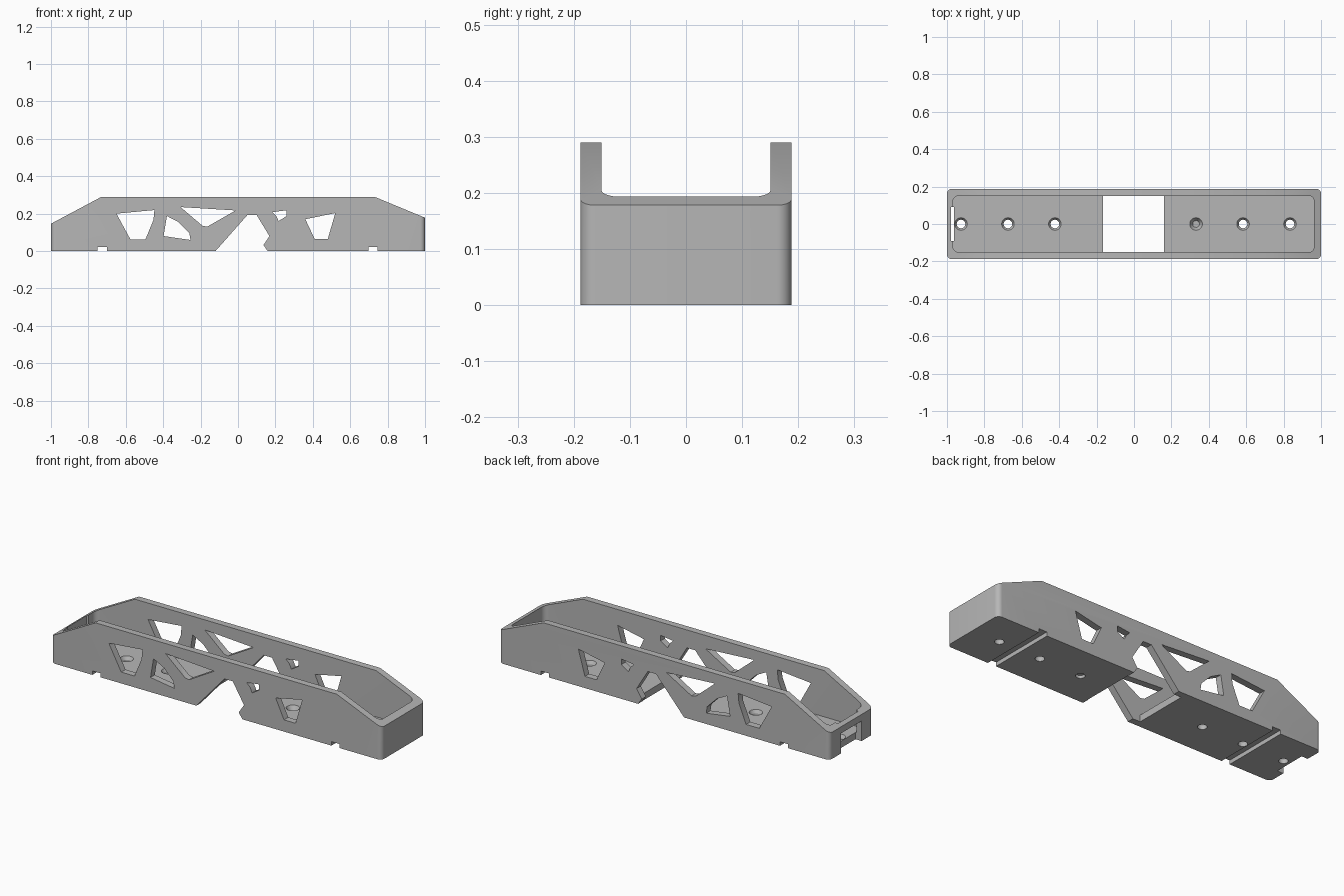
import bpy, bmesh, math

cube = bpy.data.objects.get("Cube")
if cube:
    bpy.data.objects.remove(cube, do_unlink=True)

HALF_W, INNER_W, FLOOR = 0.188, 0.151, 0.037

grey = bpy.data.materials.new("plain grey")
grey.use_nodes = True
grey.diffuse_color = (0.47, 0.47, 0.47, 1)
grey.node_tree.nodes["Principled BSDF"].inputs["Base Color"].default_value = (0.47, 0.47, 0.47, 1)


def add_object(name, bm):
    bmesh.ops.recalc_face_normals(bm, faces=bm.faces[:])
    mesh = bpy.data.meshes.new(name)
    bm.to_mesh(mesh)
    bm.free()
    obj = bpy.data.objects.new(name, mesh)
    bpy.context.collection.objects.link(obj)
    mesh.materials.append(grey)
    return obj


def prism(name, profile, half_width, corner=0.0):
    """Side profile in x, z extruded across y; end corners optionally rounded."""
    bm = bmesh.new()
    face = bm.faces.new([bm.verts.new((x, -half_width, z)) for x, z in profile])
    new = bmesh.ops.extrude_face_region(bm, geom=[face])["geom"]
    for v in new:
        if isinstance(v, bmesh.types.BMVert):
            v.co.y = half_width
    if corner:
        upright = [e for e in bm.edges
                   if abs((e.verts[0].co - e.verts[1].co).normalized().z) > 0.99]
        bmesh.ops.bevel(bm, geom=upright, offset=corner, offset_type='OFFSET',
                        segments=8, profile=0.5, affect='EDGES')
    return add_object(name, bm)


def box(name, x0, x1, z0, z1, half_width, corner=0.0):
    return prism(name, [(x0, z0), (x1, z0), (x1, z1), (x0, z1)], half_width, corner)


def cone(name, x, r0, r1, z0, z1):
    bm = bmesh.new()
    bmesh.ops.create_cone(bm, cap_ends=True, segments=32, radius1=r0, radius2=r1, depth=z1 - z0)
    bmesh.ops.translate(bm, verts=bm.verts[:], vec=(x, 0, (z0 + z1) / 2))
    return add_object(name, bm)


def cut(target, cutter):
    mod = target.modifiers.new("cut", 'BOOLEAN')
    mod.operation, mod.solver, mod.object = 'DIFFERENCE', 'EXACT', cutter
    bpy.context.view_layer.objects.active = target
    bpy.ops.object.modifier_apply(modifier=mod.name)
    bpy.data.objects.remove(cutter, do_unlink=True)


# Tray body with sloped ends, hollowed from above
body = prism("truss_tray", [(-1, 0), (1, 0), (1, 0.178), (0.73, 0.29), (-0.73, 0.29), (-1, 0.146)],
             HALF_W, 0.026)
cut(body, box("cavity", -0.968, 0.963, FLOOR, 0.5, INNER_W, 0.03))

# Gap in the middle of the floor
cut(body, box("floor_gap", -0.165, 0.16, -0.1, 0.1, INNER_W))

# Truss openings through both side walls
openings = [
    [(-0.65, 0.2), (-0.447, 0.219), (-0.452, 0.166), (-0.495, 0.062), (-0.575, 0.062)],
    [(-0.38, 0.187), (-0.318, 0.155), (-0.26, 0.096), (-0.254, 0.059), (-0.398, 0.08)],
    [(-0.307, 0.235), (-0.013, 0.217), (-0.165, 0.13), (-0.19, 0.135)],
    [(-0.12, 0), (0.05, 0.192), (0.1, 0.192), (0.168, 0.08), (0.136, 0.032), (0.158, 0),
     (0.158, -0.1), (-0.12, -0.1)],
    [(0.184, 0.208), (0.26, 0.218), (0.26, 0.187), (0.217, 0.16), (0.205, 0.187)],
    [(0.36, 0.17), (0.52, 0.203), (0.48, 0.064), (0.41, 0.064)],
]
for profile in openings:
    cut(body, prism("opening", profile, 0.4))

# Cross grooves under the floor
for x in (-0.725, 0.722):
    cut(body, box("groove", x - 0.025, x + 0.025, -0.1, 0.022, 0.4))

# Countersunk screw holes along the floor
for middle in (-0.674, 0.583):
    for step in (-0.251, 0, 0.251):
        x = middle + step
        cut(body, cone("hole", x, 0.023, 0.023, -0.1, 0.1))
        cut(body, cone("countersink", x, 0.018, 0.038, 0.012, 0.044))

# Plate slot in the open end, with a thin lintel left above it
cut(body, box("end_opening", -1.1, -0.963, -0.1, 0.11, 0.09))
cut(body, box("end_slot", -0.979, -0.963, -0.2, 0.4, 0.09))

bpy.ops.object.select_all(action='DESELECT')
body.select_set(True)
bpy.context.view_layer.objects.active = body
bpy.ops.object.shade_smooth_by_angle(angle=math.radians(30))
